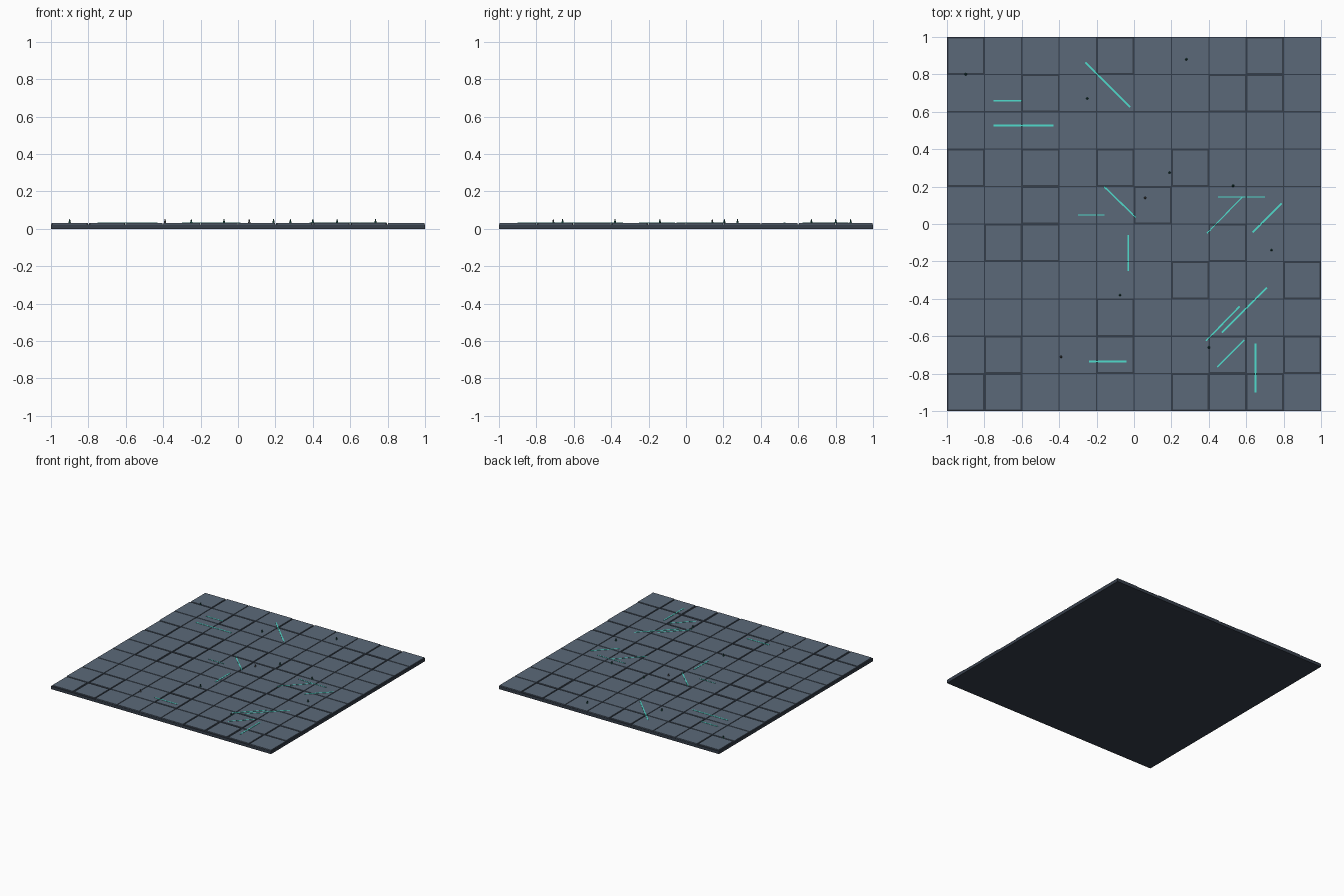
import bpy, bmesh, math
from mathutils import Matrix, Vector

if "Cube" in bpy.data.objects:
    bpy.data.objects.remove(bpy.data.objects["Cube"])


def srgb(r, g, b):
    f = lambda c: c / 12.92 if c <= 0.04045 else ((c + 0.055) / 1.055) ** 2.4
    return (f(r / 255), f(g / 255), f(b / 255), 1)


def material(name, rgb):
    m = bpy.data.materials.new(name)
    m.diffuse_color = srgb(*rgb)
    m.use_nodes = True
    m.node_tree.nodes["Principled BSDF"].inputs["Base Color"].default_value = m.diffuse_color
    return m


slate = material("slate tile", (91, 105, 121))
grout = material("dark grout", (54, 62, 74))
glow = material("glowing teal", (80, 222, 206))
moss = material("dark teal", (34, 88, 80))
stone = material("grey stone", (96, 98, 100))


def finish(name, bm, mat):
    mesh = bpy.data.meshes.new(name)
    bm.to_mesh(mesh)
    bm.free()
    mesh.materials.append(mat)
    obj = bpy.data.objects.new(name, mesh)
    bpy.context.collection.objects.link(obj)
    return obj


def add_box(bm, x, y, z0, z1, sx, sy, angle=0):
    m = (Matrix.Translation((x, y, (z0 + z1) / 2)) @ Matrix.Rotation(angle, 4, 'Z')
         @ Matrix.Diagonal((sx, sy, z1 - z0, 1)))
    bmesh.ops.create_cube(bm, size=1, matrix=m)


BASE_TOP, TILE_TOP = 0.024, 0.031

# Base slab
bm = bmesh.new()
add_box(bm, 0, 0, 0, BASE_TOP, 2, 2)
finish("base_slab", bm, grout)

# Ten by ten paving, a few tiles cut smaller so their joints are wider
small = {(0, 9), (4, 9), (8, 9), (2, 8), (7, 8), (8, 8), (0, 6), (2, 6), (4, 6), (6, 6),
         (2, 5), (5, 5), (1, 4), (2, 4), (7, 4), (6, 3), (9, 3), (4, 2), (1, 1), (4, 1),
         (7, 1), (9, 1), (0, 0), (1, 0), (6, 0), (7, 0), (8, 0)}
bm = bmesh.new()
for i in range(10):
    for j in range(10):
        s = 0.185 if (i, j) in small else 0.194
        add_box(bm, -0.9 + 0.2 * i, -0.9 + 0.2 * j, BASE_TOP, TILE_TOP, s, s)
finish("paving_tiles", bm, slate)

# Glowing inlaid lines: start, end, width
lines = [
    (-0.26, 0.865, -0.02, 0.625, 0.009), (-0.75, 0.66, -0.60, 0.66, 0.008),
    (-0.75, 0.527, -0.43, 0.527, 0.009), (-0.16, 0.20, 0.01, 0.035, 0.008),
    (-0.30, 0.048, -0.157, 0.048, 0.004), (-0.03, -0.06, -0.03, -0.25, 0.009),
    (-0.24, -0.735, -0.04, -0.735, 0.009), (0.45, 0.145, 0.70, 0.145, 0.005),
    (0.39, -0.05, 0.58, 0.145, 0.006), (0.635, -0.045, 0.79, 0.11, 0.009),
    (0.47, -0.58, 0.71, -0.34, 0.009), (0.385, -0.625, 0.565, -0.44, 0.008),
    (0.445, -0.765, 0.59, -0.62, 0.007), (0.65, -0.64, 0.65, -0.90, 0.009),
]
bm = bmesh.new()
for x0, y0, x1, y1, w in lines:
    add_box(bm, (x0 + x1) / 2, (y0 + y1) / 2, TILE_TOP - 0.003, TILE_TOP + 0.002,
            math.hypot(x1 - x0, y1 - y0), w, math.atan2(y1 - y0, x1 - x0))
finish("glow_lines", bm, glow)

# Tiny pointed sprouts, two of them grey
sprouts = [(-0.9, 0.80), (-0.25, 0.67), (0.28, 0.88), (0.19, 0.275), (0.53, 0.205),
           (0.735, -0.14), (-0.075, -0.38), (0.40, -0.66)]
pebbles = [(0.06, 0.14), (-0.39, -0.71)]
for name, spots, mat in (("sprouts", sprouts, moss), ("stone_shards", pebbles, stone)):
    bm = bmesh.new()
    for x, y in spots:
        bmesh.ops.create_cone(bm, cap_ends=True, segments=5, radius1=0.008, radius2=0.002,
                              depth=0.024, matrix=Matrix.Translation((x, y, 0.039)))
    finish(name, bm, mat)
